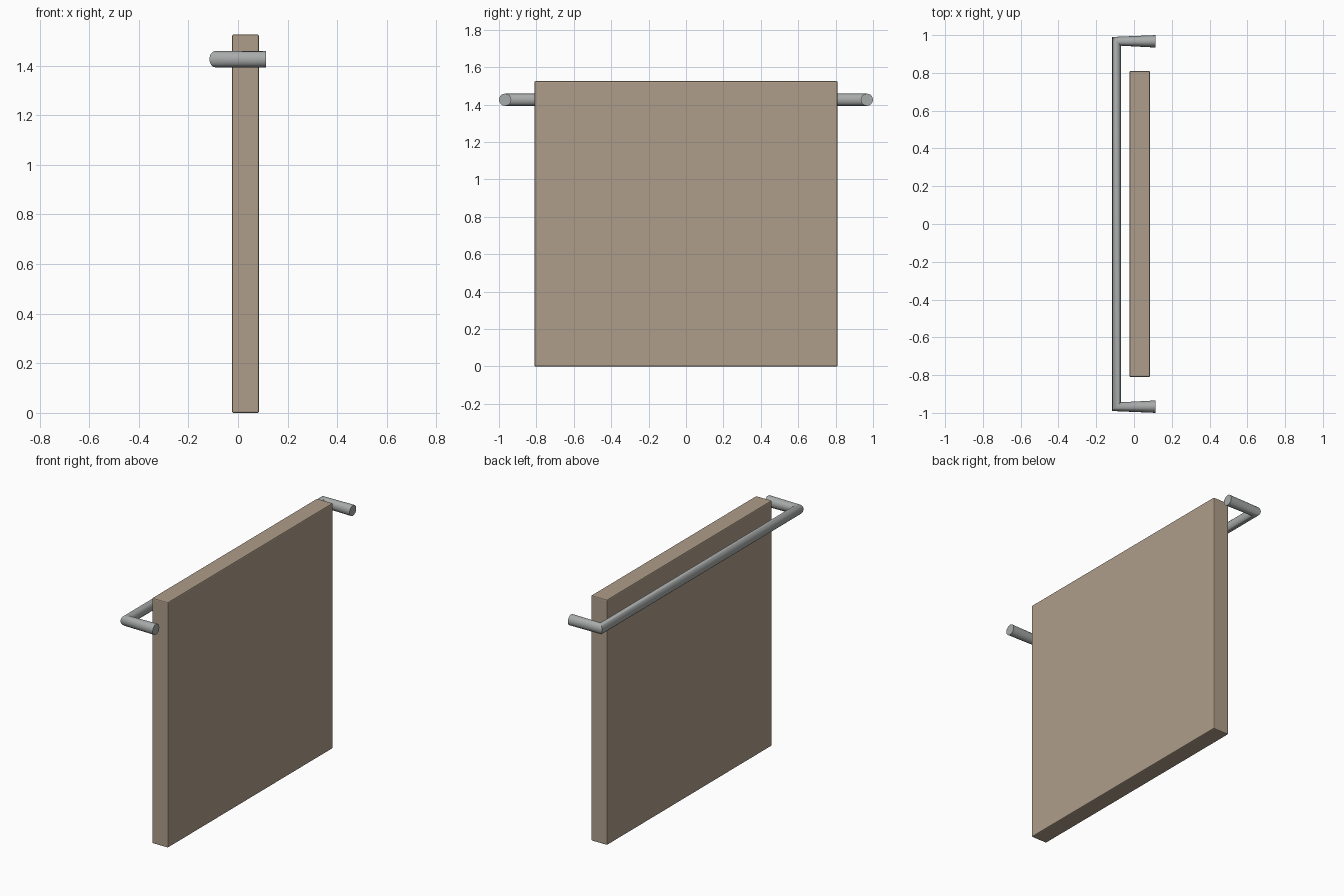
import bpy, bmesh, math
from mathutils import Vector

if "Cube" in bpy.data.objects:
    bpy.data.objects.remove(bpy.data.objects["Cube"])


def material(name, rgb):
    m = bpy.data.materials.new(name)
    m.diffuse_color = (*rgb, 1.0)
    m.use_nodes = True
    m.node_tree.nodes["Principled BSDF"].inputs["Base Color"].default_value = m.diffuse_color
    return m


def add_object(name, bm, mat):
    bmesh.ops.recalc_face_normals(bm, faces=bm.faces[:])
    me = bpy.data.meshes.new(name)
    bm.to_mesh(me)
    bm.free()
    me.materials.append(mat)
    ob = bpy.data.objects.new(name, me)
    bpy.context.collection.objects.link(ob)
    return ob


tan = material("warm tan", (0.43, 0.34, 0.255))
grey = material("metal grey", (0.39, 0.41, 0.405))

# Hanging panel: thin slab with finely bevelled edges
bm = bmesh.new()
bmesh.ops.create_cube(bm, size=1)
bmesh.ops.scale(bm, vec=(0.109, 1.62, 1.525), verts=bm.verts)
bmesh.ops.translate(bm, vec=(0.0305, 0, 0.7625), verts=bm.verts)
bmesh.ops.bevel(bm, geom=bm.edges[:], offset=0.006, segments=2,
                profile=0.5, affect='EDGES')
add_object("panel", bm, tan)

# Rail: round rings swept along a U path, mitred at 45 degrees in the corners
R, SIDES, Z = 0.0328, 16, 1.426
d = math.sqrt(0.5)
path = [((0.113, -0.967), (0, 1)), ((-0.092, -0.967), (d, d)),
        ((-0.092, 0.967), (-d, d)), ((0.113, 0.967), (0, -1))]
path[2] = (path[2][0], (d, -d))      # ring width directions point to the inside
bm = bmesh.new()
rings = []
for (x, y), (wx, wy) in path:
    ring = []
    for i in range(SIDES):
        a = 2 * math.pi * i / SIDES
        c, s = R * math.cos(a), R * math.sin(a)
        ring.append(bm.verts.new(Vector((x + wx * c, y + wy * c, Z + s))))
    rings.append(ring)
for r0, r1 in zip(rings, rings[1:]):
    for i in range(SIDES):
        j = (i + 1) % SIDES
        bm.faces.new((r0[i], r0[j], r1[j], r1[i]))
bm.faces.new(rings[0])
bm.faces.new(rings[-1])
rail = add_object("rail", bm, grey)

# Smooth the tube but keep mitres and end caps sharp
bpy.context.view_layer.objects.active = rail
rail.select_set(True)
bpy.ops.object.shade_smooth_by_angle(angle=math.radians(35))
